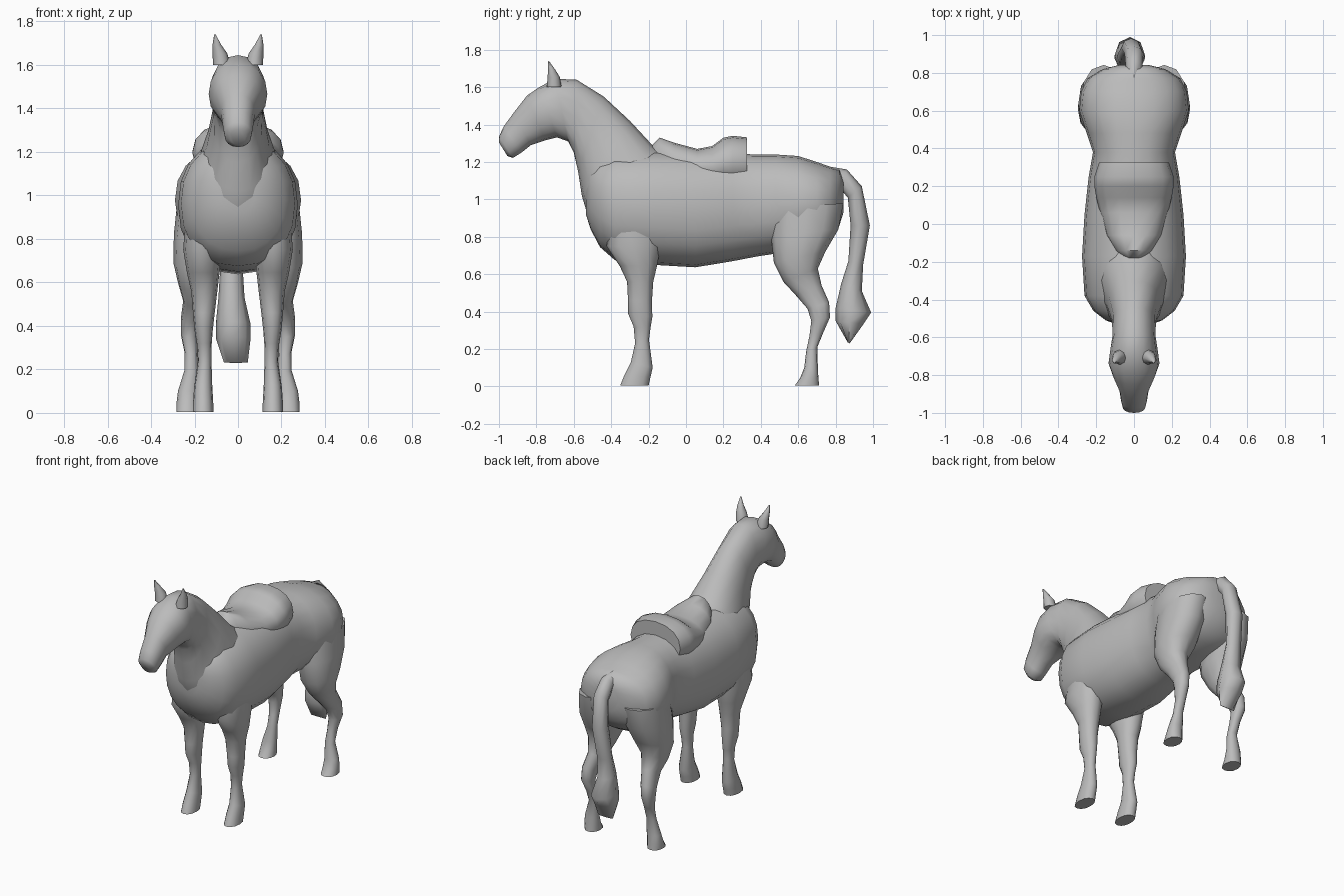
import bpy, bmesh, math

coat = bpy.data.materials.new("grey_coat")
coat.diffuse_color = (0.5, 0.5, 0.5, 1)


def loft(name, rings, sides=16, power=2.2, mirror=False):
    """Skin a row of rings. Ring: (y, z) of one edge, (y, z) of the other, x centre, x half width."""
    bm = bmesh.new()
    rows = []
    for ya, za, yb, zb, xc, w in rings:
        row = []
        for i in range(sides):
            a = 2 * math.pi * i / sides
            c, s = math.cos(a), math.sin(a)
            u = math.copysign(abs(c) ** (2 / power), c)
            v = math.copysign(abs(s) ** (2 / power), s)
            row.append(bm.verts.new((xc + w * v,
                                     (ya + yb) / 2 + u * (ya - yb) / 2,
                                     (za + zb) / 2 + u * (za - zb) / 2)))
        rows.append(row)
    for r, q in zip(rows, rows[1:]):
        for i in range(sides):
            j = (i + 1) % sides
            bm.faces.new((r[i], r[j], q[j], q[i]))
    bm.faces.new(rows[0])
    bm.faces.new(rows[-1])
    bmesh.ops.recalc_face_normals(bm, faces=bm.faces)
    me = bpy.data.meshes.new(name)
    bm.to_mesh(me)
    bm.free()
    me.materials.append(coat)
    ob = bpy.data.objects.new(name, me)
    bpy.context.collection.objects.link(ob)
    bpy.ops.object.select_all(action='DESELECT')
    ob.select_set(True)
    bpy.context.view_layer.objects.active = ob
    bpy.ops.object.shade_smooth_by_angle(angle=math.radians(55))
    if mirror:
        ob.modifiers.new("mirror", 'MIRROR').use_axis[0] = True
    return ob


# Barrel, chest and rump: y, bottom, top, half width
torso = [(-.535, .92, 1.12, .08), (-.51, .84, 1.18, .15), (-.46, .745, 1.22, .215),
         (-.38, .675, 1.25, .262), (-.17, .65, 1.26, .275), (.05, .637, 1.25, .262),
         (.25, .67, 1.245, .24), (.38, .695, 1.24, .217), (.48, .71, 1.24, .25),
         (.6, .725, 1.232, .29), (.7, .75, 1.2, .28), (.77, .79, 1.175, .245),
         (.82, .86, 1.16, .165), (.842, .93, 1.1, .08)]
loft("torso", [(y, t, y, b, 0, w) for y, b, t, w in torso], 20, 2.25)

# Head and neck, from nose to withers
loft("head_and_neck", [
    (-1.0, 1.305, -.955, 1.232, 0, .035),
    (-1.0, 1.335, -.925, 1.222, 0, .062),
    (-.975, 1.39, -.88, 1.25, 0, .07),
    (-.92, 1.465, -.83, 1.29, 0, .078),
    (-.85, 1.555, -.755, 1.315, 0, .112),
    (-.785, 1.6, -.69, 1.332, 0, .135),
    (-.70, 1.645, -.63, 1.31, 0, .125),
    (-.585, 1.64, -.6, 1.25, 0, .114),
    (-.44, 1.55, -.577, 1.15, 0, .116),
    (-.30, 1.42, -.557, 1.02, 0, .145),
    (-.18, 1.29, -.515, .88, 0, .195),
    (-.05, 1.2, -.44, .79, 0, .2)], 16, 2.2)

# Ears
loft("ear", [
    (-.745, 1.60, -.665, 1.60, .075, .04),
    (-.74, 1.65, -.675, 1.655, .083, .034),
    (-.738, 1.69, -.70, 1.695, .097, .02),
    (-.738, 1.74, -.73, 1.737, .106, .004)], 8, 2, True)

# Front legs, from shoulder to hoof
loft("front_leg", [
    (-.40, .92, -.12, .92, .16, .08),
    (-.425, .75, -.135, .75, .162, .09),
    (-.355, .645, -.155, .645, .16, .075),
    (-.315, .56, -.175, .56, .155, .06),
    (-.31, .46, -.182, .46, .157, .05),
    (-.31, .39, -.18, .37, .158, .042),
    (-.28, .32, -.19, .31, .155, .034),
    (-.272, .23, -.198, .25, .153, .031),
    (-.295, .13, -.178, .10, .16, .042),
    (-.33, .06, -.19, .05, .16, .046),
    (-.352, .005, -.2, .005, .16, .047)], 12, 2.2, True)

# Hind legs, from thigh to hoof
loft("hind_leg", [
    (.46, .95, .842, .98, .16, .12),
    (.455, .80, .815, .84, .175, .12),
    (.47, .66, .745, .72, .185, .112),
    (.52, .56, .705, .63, .197, .078),
    (.585, .49, .725, .54, .2, .052),
    (.65, .415, .765, .45, .218, .045),
    (.67, .35, .77, .37, .224, .039),
    (.66, .27, .735, .29, .216, .03),
    (.643, .19, .702, .21, .214, .031),
    (.632, .10, .705, .10, .23, .046),
    (.61, .045, .708, .045, .233, .05),
    (.582, .005, .712, .005, .233, .05)], 12, 2.2, True)

# Tail, hanging slightly to one side
loft("tail", [
    (.74, 1.18, .78, 1.06, 0, .04),
    (.86, 1.16, .82, 1.06, 0, .045),
    (.94, 1.07, .865, 1.01, 0, .05),
    (.983, .86, .88, .86, -.015, .052),
    (.947, .65, .868, .67, -.03, .052),
    (.94, .51, .83, .55, -.03, .06),
    (.99, .395, .80, .42, -.022, .08),
    (.95, .335, .80, .35, -.022, .08),
    (.875, .23, .865, .235, -.01, .055)], 8, 2, False)

# Saddle: y, top, half width, with a raised front and a square-cut back
saddle = [(-.195, 1.275, .05), (-.14, 1.33, .10), (-.06, 1.302, .15), (.06, 1.27, .18),
          (.14, 1.285, .20), (.2, 1.33, .21), (.25, 1.34, .21), (.325, 1.332, .185)]
loft("saddle", [(y, t, y, 1.06, 0, w) for y, t, w in saddle], 16, 2.2)
